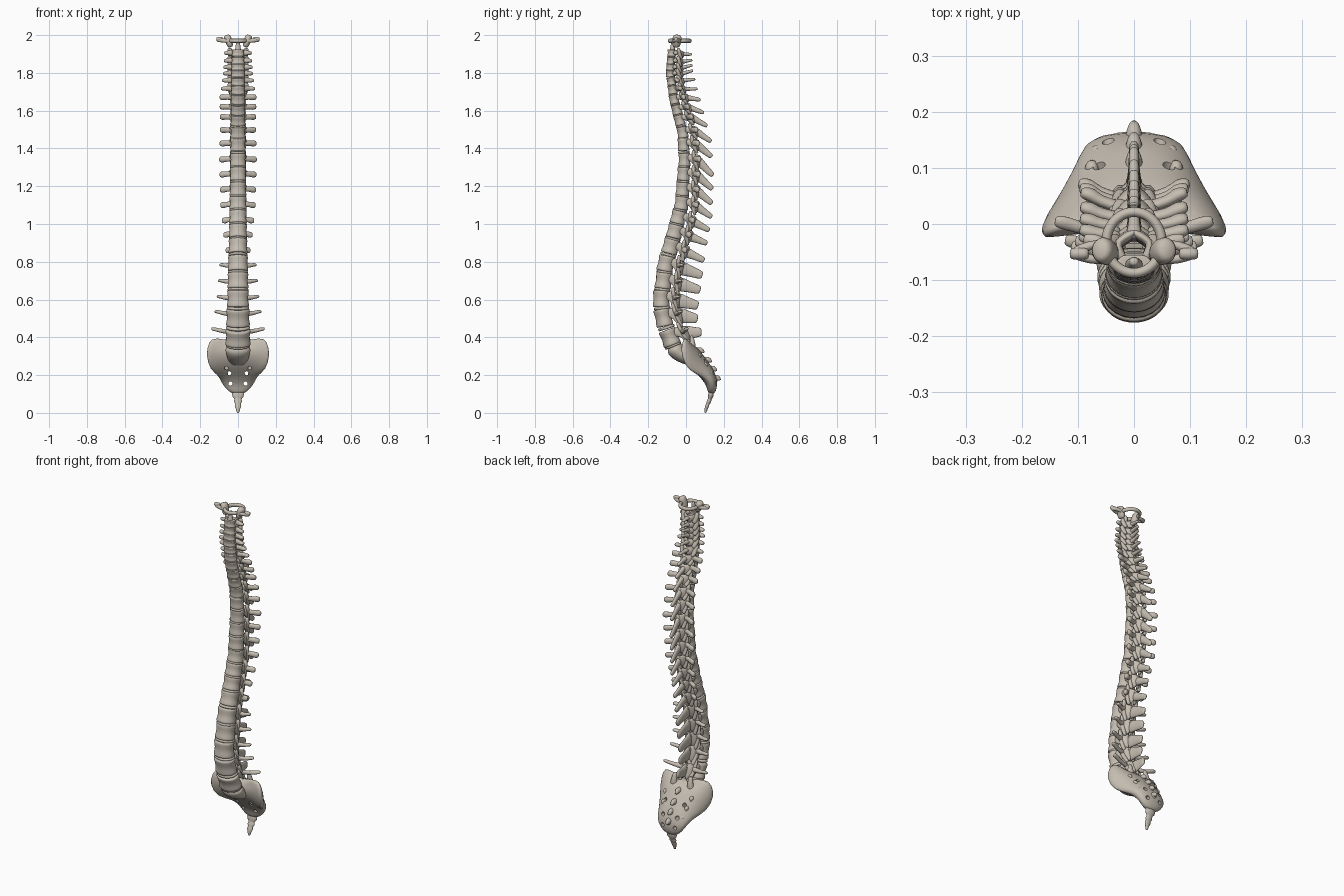
import bpy, bmesh, math
from mathutils import Vector, Matrix

if "Cube" in bpy.data.objects:
    bpy.data.objects.remove(bpy.data.objects["Cube"])

bone = bpy.data.materials.new("bone")
bone.use_nodes = True
BONE = (0.56, 0.51, 0.44, 1)
bone.diffuse_color = BONE
bone.node_tree.nodes["Principled BSDF"].inputs["Base Color"].default_value = BONE
X, Y, Z = Vector((1, 0, 0)), Vector((0, 1, 0)), Vector((0, 0, 1))


def loft(bm, rings, closed=False):
    rows = [[bm.verts.new(p) for p in ring] for ring in rings]
    n = len(rows[0])
    pairs = list(zip(rows, rows[1:])) + ([(rows[-1], rows[0])] if closed else [])
    for a, b in pairs:
        for i in range(n):
            j = (i + 1) % n
            bm.faces.new((a[i], a[j], b[j], b[i]))
    if not closed:
        bm.faces.new(rows[0])
        bm.faces.new(rows[-1][::-1])


def sweep(bm, path, sizes, side, n=10, closed=False):
    """Oval tube: sizes hold the half width along side and the half width across it."""
    pts = [Vector(p) for p in path]
    rings = []
    for i, p in enumerate(pts):
        if closed:
            t = pts[(i + 1) % len(pts)] - pts[i - 1]
        else:
            t = pts[min(i + 1, len(pts) - 1)] - pts[max(i - 1, 0)]
        t.normalize()
        u = (side - t * side.dot(t)).normalized()
        v = t.cross(u)
        a, b = sizes[i]
        ring = lambda f, o: [p + t * o + u * (a * f * math.cos(k * math.tau / n))
                             + v * (b * f * math.sin(k * math.tau / n)) for k in range(n)]
        cap = min(a, b) * 0.4
        if i == 0 and not closed:
            rings.append(ring(0.6, -cap))
        rings.append(ring(1, 0))
        if i == len(pts) - 1 and not closed:
            rings.append(ring(0.6, cap))
    loft(bm, rings, closed)


def finish(bm, name, matrix=None, levels=1):
    bmesh.ops.recalc_face_normals(bm, faces=bm.faces)
    me = bpy.data.meshes.new(name)
    bm.to_mesh(me)
    bm.free()
    me.materials.append(bone)
    me.shade_smooth()
    ob = bpy.data.objects.new(name, me)
    bpy.context.collection.objects.link(ob)
    if matrix:
        ob.matrix_world = matrix
    if levels:
        mod = ob.modifiers.new("smooth", "SUBSURF")
        mod.levels = mod.render_levels = levels
    return ob


def drum(bm, w, d, profile, n=20):
    """Kidney-shaped block, flattened at the back."""
    loft(bm, [[(w * f * math.cos(k * math.tau / n),
                d * f * min(math.sin(k * math.tau / n), 0.85), z)
               for k in range(n)] for z, f in profile])


# Height, centre y, half width, half depth, process reach, process set-back, spine tip y, tip drop
KEYS = [
    (1.905, -.075, .034, .024, .074, .02, .035, .015),
    (1.80, -.082, .038, .026, .080, .02, .04, -.01),
    (1.66, -.062, .039, .028, .098, .05, .08, .01),
    (1.485, -.016, .041, .032, .096, .07, .137, .055),
    (1.34, -.006, .043, .035, .10, .075, .146, .09),
    (1.11, -.020, .047, .042, .094, .075, .140, .08),
    (.96, -.056, .050, .046, .078, .075, .115, .07),
    (.88, -.078, .052, .048, .066, .075, .10, .08),
    (.79, -.104, .055, .048, .10, .08, .09, .07),
    (.605, -.128, .060, .049, .114, .085, .068, .045),
    (.505, -.117, .065, .050, .125, .09, .065, .015),
    (.40, -.083, .069, .052, .143, .095, .085, -.02),
    (.31, -.045, .066, .052, .143, .095, .085, -.02)]


def at(z):
    for a, b in zip(KEYS, KEYS[1:]):
        if z >= b[0]:
            f = min((z - b[0]) / (a[0] - b[0]), 1)
            return [q + (p - q) * f for p, q in zip(a, b)][1:]
    return KEYS[-1][1:]


def frame(z):
    """Placement on the spinal curve, with local z along the curve."""
    up = Vector((0, at(z + .05)[0] - at(z - .05)[0], .1)).normalized()
    m = Matrix((X, up.cross(X), up)).transposed().to_4x4()
    m.translation = (0, at(z)[0], z)
    return m


LEVELS = [1.905, 1.865, 1.83, 1.795, 1.755, 1.71, 1.66, 1.605, 1.55, 1.485, 1.42, 1.34,
          1.265, 1.185, 1.11, 1.035, .96, .88, .79, .70, .605, .505, .40]


def vertebra(i):
    z = LEVELS[i]
    region = "cervical" if i < 6 else "thoracic" if i < 18 else "lumbar"
    number = i + 2 if i < 6 else i - 5 if i < 18 else i - 17
    neck, loin = region == "cervical", region == "lumbar"
    y, w, d, reach, back, tip_y, drop = at(z)
    above = LEVELS[i - 1] - z if i else .04
    below = z - LEVELS[i + 1] if i < len(LEVELS) - 1 else .085
    s = (above + below) / 2
    m = frame(z)
    bm = bmesh.new()
    # Waisted body
    drum(bm, w, d, [(-.46 * s, .8), (-.45 * s, .98), (-.34 * s, 1), (-.1 * s, .9),
                    (.1 * s, .9), (.34 * s, .98), (.45 * s, .96), (.46 * s, .8)])
    canal = .032 if neck or loin else .028
    rear = d + (.036 if neck else .042)
    thick = .009 if neck else .011
    for k in (-1, 1):
        # Pedicle and lamina
        sweep(bm, [(k * w * .6, d * .55, .18 * s), (k * canal, d + .012, .12 * s),
                   (k * canal * .75, rear - .014, -.08 * s), (0, rear, -.2 * s)],
              [(.26 * s, thick), (.32 * s, thick), (.5 * s, thick), (.52 * s, thick)], Z)
        # Articular processes
        ax = canal + (.010 if neck else .002)
        sweep(bm, [(k * ax * .8, rear - .008, -.66 * s), (k * ax, d + .014, -.1 * s),
                   (k * ax * 1.05, d + .01, .6 * s)],
              [(.012, .009), (.016, .013), (.013, .010)], X)
        # Transverse process
        rise = .12 * s if loin else .02 * s
        knob = .010 if loin else .012 if neck else .019
        stem = .011 if loin else .013
        sweep(bm, [(k * canal * .9, d * .9 if neck else d + .016, .06 * s),
                   (k * (canal + reach) / 2, back if neck else (d + .014 + back) / 2, .05 * s),
                   (k * (reach - .020), back, rise), (k * (reach - .005), back + .003, rise)],
              [(.018, .012), (stem, .010), (knob, .014), (knob * .8, .011)], Z)
    # Spinous process, aimed at its tip
    tip = m.inverted() @ Vector((0, tip_y - .006, z - drop + .008))
    root = Vector((0, rear - .006, -.08 * s))
    tall = .009 if neck else .31 * s if loin else .24 * s
    sweep(bm, [root, root.lerp(tip, .4), root.lerp(tip, .85), tip],
          [(.017, tall * 1.5), (.010, tall * 1.08), (.010, tall * .92), (.009, tall * .75)], X)
    if i == 0:
        # Peg of the second neck vertebra
        sweep(bm, [(0, 0, 0), (0, .004, .04), (0, .006, .066)],
              [(.02, .016), (.013, .012), (.009, .009)], X)
    finish(bm, f"{region}_vertebra_{number}", m)
    # Disc under the body
    bm = bmesh.new()
    zd = z - below / 2
    _, wd, dd, *_ = at(zd)
    h = .075 * below
    drum(bm, wd * .95, dd * .95, [(-h, .9), (-h * .5, 1), (h * .5, 1), (h, .9)])
    finish(bm, f"disc_{i + 1}", frame(zd), 0)


for index in range(len(LEVELS)):
    vertebra(index)

# Atlas ring with side masses and wings
bm = bmesh.new()
turn = [k * math.tau / 24 for k in range(24)]
sweep(bm, [(.05 * math.cos(a), -.033 + .055 * math.sin(a), 1.970) for a in turn],
      [(.012, .010)] * 24, Z, 8, True)
for k in (-1, 1):
    sweep(bm, [(k * .040, -.052, 1.942), (k * .048, -.050, 1.965), (k * .058, -.046, 1.992)],
          [(.016, .022), (.020, .026), (.022, .026)], X)
    for y0 in (-.064, -.036):
        sweep(bm, [(k * .045, y0, 1.968), (k * .08, y0, 1.972), (k * .106, -.052, 1.973)],
              [(.013, .009), (.010, .008), (.012, .011)], Z)
    sweep(bm, [(k * .085, -.053, 1.980), (k * .110, -.053, 1.978)], [(.013, .012)] * 2, Z)
finish(bm, "atlas")

# Sacrum: y, z, half width, half thickness, forward sweep and upward rise of the wings
STATIONS = [(.008, .355, .128, .022, .01, .055), (.014, .338, .156, .038, .035, .055),
            (.036, .302, .172, .048, .065, .045), (.066, .262, .150, .046, .065, .01),
            (.106, .218, .108, .042, .02, 0), (.133, .17, .092, .036, 0, 0),
            (.138, .13, .068, .026, 0, 0), (.134, .10, .034, .017, 0, 0)]
bm = bmesh.new()
rings = []
for i, (y, z, w, t, fwd, rise) in enumerate(STATIONS):
    a, b = STATIONS[max(i - 1, 0)], STATIONS[min(i + 1, len(STATIONS) - 1)]
    axis = Vector((0, b[0] - a[0], b[1] - a[1])).normalized()
    rear = axis.cross(X)
    if rear.y < 0:
        rear.negate()
    ring = []
    for k in range(28):
        c, s = math.cos(k * math.tau / 28), math.sin(k * math.tau / 28)
        bulge = math.copysign(abs(s) ** .8, s)
        wing = abs(c) ** 3
        ring.append(Vector((w * c, y, z)) + rear * (t * bulge - fwd * wing) + Z * (rise * wing))
    rings.append(ring)
loft(bm, rings)
sacrum = finish(bm, "sacrum")

# Nerve openings through the sacrum
bm = bmesh.new()
for y, z, x, slope in ((.075, .26, .062, .5), (.115, .21, .046, 0), (.135, .155, .040, 0)):
    for k in (-1, 1):
        lean = Vector((0, 1, slope)).normalized() * .12
        c = Vector((k * x, y, z))
        sweep(bm, [c - lean, c + lean], [(.011, .011)] * 2, X, 12)
cutter = finish(bm, "opening_cutter", None, 0)
cutter.hide_render = True
cut = sacrum.modifiers.new("openings", "BOOLEAN")
cut.object, cut.solver = cutter, "EXACT"
bpy.context.view_layer.objects.active = sacrum
for name in [mod.name for mod in sacrum.modifiers]:
    bpy.ops.object.modifier_apply(modifier=name)
bpy.data.objects.remove(cutter)
bpy.ops.object.select_all(action="DESELECT")
sacrum.select_set(True)
bpy.ops.object.shade_smooth_by_angle(angle=math.radians(50))

# Sacral block under the lowest disc
bm = bmesh.new()
sweep(bm, [(0, -.060, .345), (0, -.052, .33), (0, -.022, .305), (0, .025, .285), (0, .06, .265)],
      [(.066, .046), (.068, .047), (.060, .042), (.056, .036), (.05, .03)], X, 20)
finish(bm, "sacral_block")

# Joint horns and crest knobs
bm = bmesh.new()
for k in (-1, 1):
    sweep(bm, [(k * .055, .035, .34), (k * .052, .035, .375), (k * .05, .028, .405)],
          [(.024, .020), (.017, .014), (.013, .010)], X)
    for y, z, x in ((.085, .31, .085), (.118, .262, .075), (.145, .215, .066)):
        sweep(bm, [(k * x, y - .03, z - .01), (k * x, y - .008, z), (k * x, y - .012, z - .015)],
              [(.016, .020), (.011, .014), (.009, .010)], X)
for y, z in ((.085, .335), (.125, .285), (.152, .238), (.172, .19)):
    sweep(bm, [(0, y - .03, z - .015), (0, y, z), (0, y + .003, z - .015)],
          [(.020, .028), (.013, .018), (.010, .013)], X)
finish(bm, "sacral_crest")

# Tailbone
bm = bmesh.new()
sweep(bm, [(0, .134, .11), (0, .13, .083), (0, .126, .072), (0, .121, .060), (0, .116, .048),
           (0, .111, .036), (0, .107, .024), (0, .103, .003)],
      [(.034, .016), (.034, .015), (.013, .009), (.028, .013), (.012, .009), (.021, .011),
       (.012, .009), (.008, .006)], X)
finish(bm, "tailbone")
